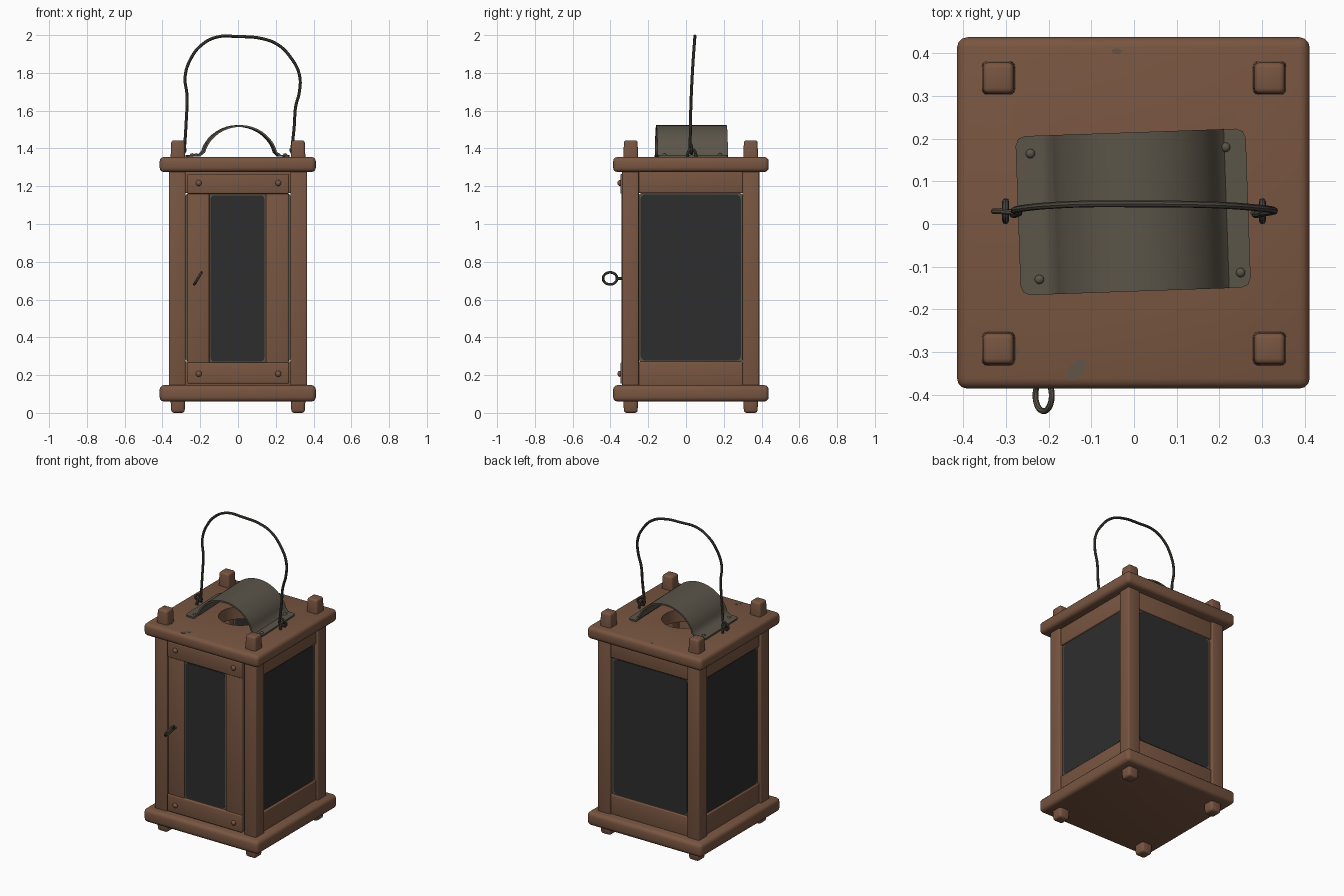
import bpy, bmesh, math
from mathutils import Matrix, Vector

cube = bpy.data.objects.get("Cube")
if cube:
    bpy.data.objects.remove(cube, do_unlink=True)


def material(name, rgb):
    m = bpy.data.materials.new(name)
    m.use_nodes = True
    m.diffuse_color = (*rgb, 1)
    m.node_tree.nodes["Principled BSDF"].inputs["Base Color"].default_value = (*rgb, 1)
    return m


WOOD = material("brown wood", (0.19, 0.092, 0.053))
TIN = material("dull tin", (0.105, 0.09, 0.066))
WIRE = material("dark wire", (0.07, 0.062, 0.048))
GLASS = material("dark glass", (0.027, 0.027, 0.027))
STAIN = material("grey stain", (0.12, 0.09, 0.065))
CY = 0.025  # middle of the body in y


def finish(name, bm, mat, angle=40):
    bmesh.ops.recalc_face_normals(bm, faces=bm.faces)
    me = bpy.data.meshes.new(name)
    bm.to_mesh(me)
    bm.free()
    me.materials.append(mat)
    me.shade_smooth()
    me.set_sharp_from_angle(angle=math.radians(angle))
    ob = bpy.data.objects.new(name, me)
    bpy.context.collection.objects.link(ob)
    return ob


def bake(ob):
    """Turn modifiers or curve into a plain mesh object."""
    dg = bpy.context.evaluated_depsgraph_get()
    me = bpy.data.meshes.new_from_object(ob.evaluated_get(dg))
    me.shade_smooth()
    me.set_sharp_from_angle(angle=math.radians(40))
    name = ob.name
    bpy.data.objects.remove(ob, do_unlink=True)
    new = bpy.data.objects.new(name, me)
    bpy.context.collection.objects.link(new)
    return new


def block(name, x, y, z, bevel=0.008, mat=WOOD, taper=1.0, flip=False):
    """Bevelled box from ranges; taper narrows the top (or bottom when flipped)."""
    bm = bmesh.new()
    bmesh.ops.create_cube(bm, size=1)
    for v in bm.verts:
        k = taper if (v.co.z > 0) != flip else 1
        v.co = Vector(((x[0] + x[1]) / 2 + v.co.x * k * (x[1] - x[0]),
                       (y[0] + y[1]) / 2 + v.co.y * k * (y[1] - y[0]),
                       (z[0] + z[1]) / 2 + v.co.z * (z[1] - z[0])))
    bmesh.ops.bevel(bm, geom=bm.edges[:], offset=bevel, segments=3, profile=0.5, affect='EDGES')
    return finish(name, bm, mat)


def rounded_plate(name, w, h, z, depth, radius, mat, place):
    """Upright plate facing -y with rounded corners, moved by a matrix."""
    bm = bmesh.new()
    bmesh.ops.create_cube(bm, size=1)
    for v in bm.verts:
        v.co = Vector((v.co.x * w, v.co.y * depth, z + v.co.z * h))
    long_edges = [e for e in bm.edges if abs(e.verts[0].co.y - e.verts[1].co.y) > depth / 2]
    bmesh.ops.bevel(bm, geom=long_edges, offset=radius, segments=4, profile=0.5, affect='EDGES')
    bm.transform(place)
    return finish(name, bm, mat)


def rivet(name, at, r, axis, mat):
    """Low dome head pointing along an axis."""
    bm = bmesh.new()
    bmesh.ops.create_uvsphere(bm, u_segments=12, v_segments=8, radius=r)
    turn = Vector((0, 0, 1)).rotation_difference(Vector(axis)).to_matrix().to_4x4()
    bm.transform(Matrix.Translation(at) @ turn @ Matrix.Diagonal((1, 1, 0.8, 1)))
    return finish(name, bm, mat)


def wire(name, points, r, mat=WIRE, closed=False):
    cu = bpy.data.curves.new(name, 'CURVE')
    cu.dimensions = '3D'
    cu.bevel_depth = r
    cu.bevel_resolution = 2
    cu.resolution_u = 6
    cu.use_fill_caps = True
    sp = cu.splines.new('BEZIER')
    sp.bezier_points.add(len(points) - 1)
    sp.use_cyclic_u = closed
    for bp, p in zip(sp.bezier_points, points):
        bp.co = p
        bp.handle_left_type = bp.handle_right_type = 'AUTO'
    cu.materials.append(mat)
    ob = bpy.data.objects.new(name, cu)
    bpy.context.collection.objects.link(ob)
    return bake(ob)


# Base and roof boards
block("base_board", (-0.415, 0.412), (-0.386, 0.438), (0.06, 0.147), 0.024)
roof = block("roof_board", (-0.415, 0.412), (-0.386, 0.438), (1.275, 1.355), 0.024)

# Smoke hole through the roof
bm = bmesh.new()
bmesh.ops.create_cone(bm, cap_ends=True, segments=32, radius1=0.13, radius2=0.13, depth=0.3,
                      matrix=Matrix.Translation((0, CY, 1.31)))
cutter = finish("hole_cutter", bm, WOOD)
cutter.hide_render = True
mod = roof.modifiers.new("hole", 'BOOLEAN')
mod.operation = 'DIFFERENCE'
mod.object = cutter
bake(roof)
bpy.data.objects.remove(cutter, do_unlink=True)

# Corner posts with their pegs above and below
for sx, side in ((-1, "right"), (1, "left")):
    for sy, end in ((-1, "front"), (1, "back")):
        def span(c, s, inner, outer):
            return tuple(sorted((c + s * inner, c + s * outer)))
        tag = f"{end}_{side}"
        block("post_" + tag, span(0, sx, 0.278, 0.366), span(CY, sy, 0.275, 0.363), (0.13, 1.29))
        px, py = span(0, sx, 0.278, 0.358), span(CY, sy, 0.277, 0.358)
        block("top_peg_" + tag, px, py, (1.32, 1.443), 0.012, taper=0.88)
        block("foot_peg_" + tag, px, py, (0, 0.09), 0.014, taper=0.88, flip=True)

# Side and back walls: two rails and a tin-edged pane each
for name, turn in (("left", 90), ("back", 180), ("right", -90)):
    place = Matrix.Translation((0, CY, 0)) @ Matrix.Rotation(math.radians(turn), 4, 'Z')
    for part, z in (("lower", (0.14, 0.272)), ("upper", (1.163, 1.28))):
        rail = block(f"{name}_{part}_rail", (-0.285, 0.285), (-0.352, -0.315), z, 0.006)
        rail.data.transform(place)
    seat = place @ Matrix.Translation((0, -0.334, 0))
    rounded_plate(name + "_pane_rim", 0.56, 0.90, 0.717, 0.012, 0.03, TIN, seat)
    rounded_plate(name + "_pane", 0.53, 0.88, 0.717, 0.018, 0.025, GLASS, seat)

# Door: rails, stiles and narrow pane
for part, z in (("lower", (0.155, 0.267)), ("upper", (1.16, 1.265))):
    block(f"door_{part}_rail", (-0.268, 0.27), (-0.348, -0.305), z, 0.007)
for part, x in (("right", (-0.268, -0.152)), ("left", (0.148, 0.268))):
    block(f"door_{part}_stile", x, (-0.341, -0.305), (0.255, 1.17), 0.007)
seat = Matrix.Translation((-0.003, -0.325, 0))
rounded_plate("door_pane_rim", 0.31, 0.905, 0.712, 0.014, 0.025, TIN, seat)
rounded_plate("door_pane", 0.285, 0.88, 0.712, 0.02, 0.02, GLASS, seat)
for x in (-0.208, 0.213):
    for z in (0.207, 1.217):
        rivet("door_peg", (x, -0.35, z), 0.016, (0, -1, 0), WOOD)

# Door pull ring on a short pin
tilt = math.radians(31)
ring = []
for i in range(12):
    a = math.tau * i / 12
    u = 0.037 * math.sin(a)
    ring.append((-0.212 + u * math.sin(tilt), -0.402 + 0.037 * math.cos(a), 0.712 + u * math.cos(tilt)))
wire("door_ring", ring, 0.007, TIN, closed=True)
wire("door_ring_pin", [(-0.212, -0.33, 0.712), (-0.212, -0.368, 0.712)], 0.008, TIN)

# Bent tin heat shield
profile = [(-0.272, 1.361), (-0.21, 1.361)]
for i in range(1, 20):
    a = math.pi * (1 - i / 20)
    profile.append((0.005 + 0.192 * math.cos(a), 1.363 + 0.156 * math.sin(a) ** 1.15))
profile += [(0.215, 1.361), (0.268, 1.361)]
bm = bmesh.new()
rows = [[bm.verts.new((x, y, z)) for x, z in profile] for y in (-0.158, 0.215)]
for i in range(len(profile) - 1):
    bm.faces.new((rows[0][i], rows[0][i + 1], rows[1][i + 1], rows[1][i]))
corners = [row[i] for row in rows for i in (0, -1)]
bmesh.ops.bevel(bm, geom=corners, offset=0.022, segments=2, profile=0.5, affect='VERTICES')
bm.transform(Matrix.Translation((0, 0.028, 0)) @ Matrix.Rotation(math.radians(2), 4, 'Z')
             @ Matrix.Translation((0, -0.028, 0)))
shield = finish("heat_shield", bm, TIN)
mod = shield.modifiers.new("sheet", 'SOLIDIFY')
mod.thickness = 0.01
mod.offset = 0
bake(shield)
for x, y in ((-0.243, 0.165), (0.215, 0.18), (-0.222, -0.13), (0.25, -0.114)):
    rivet("shield_rivet", (x, y, 1.366), 0.011, (0, 0, 1), TIN)

# Wire staples and carrying handle
for s, side in ((-1, "right"), (1, "left")):
    x = s * 0.301
    wire("staple_" + side, [(x, 0.01, 1.34), (x, 0.01, 1.375), (x, 0.03, 1.396),
                            (x, 0.05, 1.375), (x, 0.05, 1.34)], 0.008)
    wire("handle_hook_" + side, [(s * 0.28, 0.025, 1.40), (s * 0.283, 0.027, 1.38), (x, 0.03, 1.372),
                                 (s * 0.328, 0.03, 1.385), (s * 0.318, 0.03, 1.405),
                                 (s * 0.286, 0.027, 1.42)], 0.007)
bail = [(-0.284, 1.39), (-0.275, 1.53), (-0.27, 1.68), (-0.28, 1.78), (-0.25, 1.875), (-0.19, 1.95),
        (-0.11, 1.99), (0, 1.992), (0.12, 1.983), (0.21, 1.95), (0.28, 1.88), (0.325, 1.79),
        (0.325, 1.7), (0.305, 1.62), (0.298, 1.52), (0.284, 1.39)]
wire("carrying_handle", [(x, 0.022 + 0.025 * max(0, (z - 1.39) / 0.6) ** 2, z) for x, z in bail], 0.008)

# Worn spots on the roof
for x, y, w, turn in ((-0.135, -0.342, 0.03, 50), (-0.285, -0.305, 0.024, 70), (-0.04, 0.405, 0.012, 0)):
    bm = bmesh.new()
    place = Matrix.Translation((x, y, 1.3545)) @ Matrix.Rotation(math.radians(turn), 4, 'Z')
    bmesh.ops.create_cone(bm, cap_ends=True, segments=12, radius1=w, radius2=w, depth=0.003,
                          matrix=place @ Matrix.Diagonal((1, 0.55, 1, 1)))
    finish("roof_stain", bm, STAIN)
